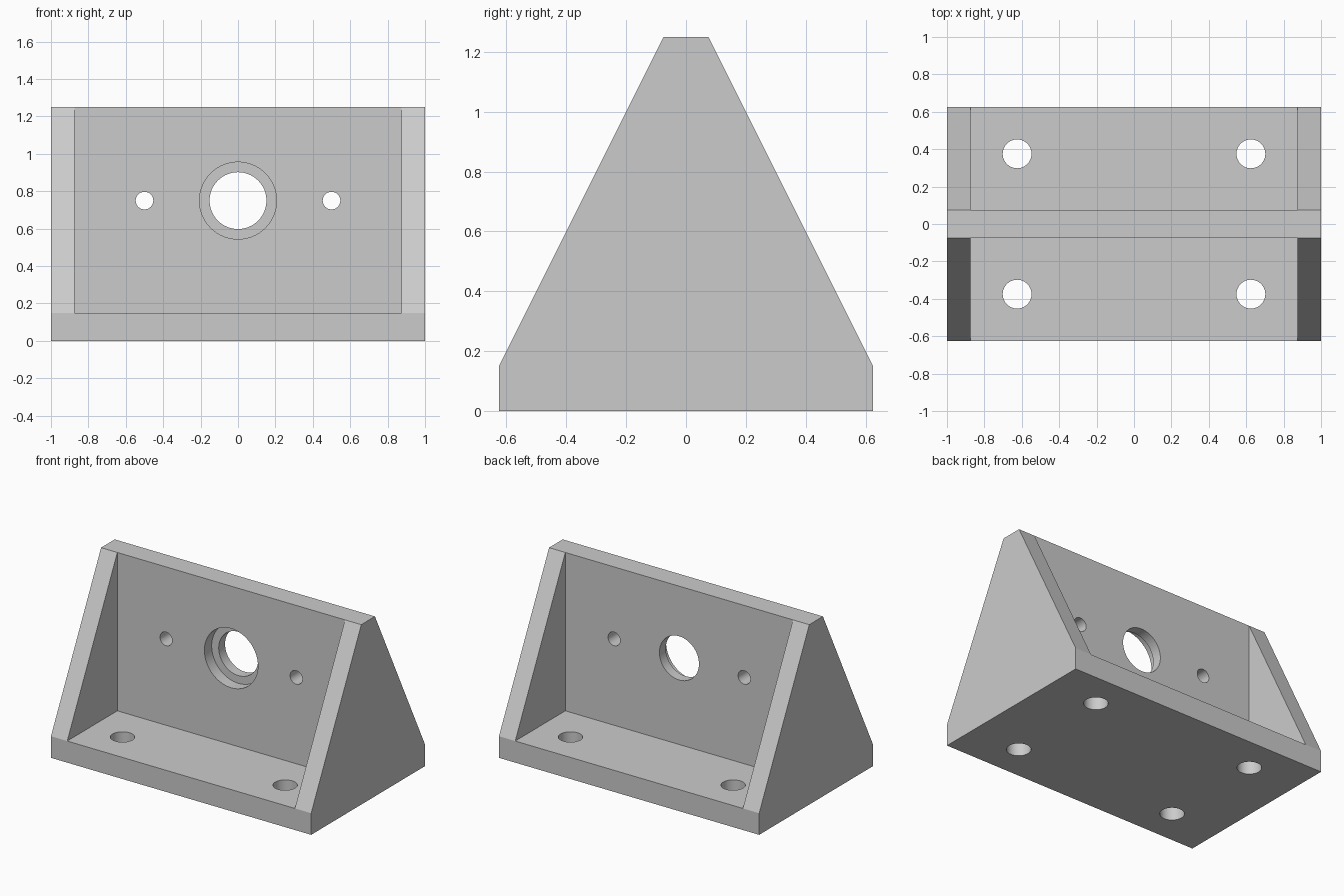
import bpy, math

cube = bpy.data.objects.get("Cube")
if cube:
    bpy.data.objects.remove(cube, do_unlink=True)

# Dimensions
half_len, half_depth, height = 1.0, 0.625, 1.25
plate, half_wall = 0.15, 0.075
inner = 0.875
bore_depth = 0.08

grey = bpy.data.materials.new("plain grey")
grey.use_nodes = True
colour = (0.6, 0.6, 0.6, 1)
grey.diffuse_color = colour
grey.node_tree.nodes["Principled BSDF"].inputs["Base Color"].default_value = colour


def prism(name, profile, half_x):
    """Extrude a counter-clockwise (y, z) profile along x."""
    n = len(profile)
    verts = [(x, y, z) for x in (-half_x, half_x) for y, z in profile]
    faces = [list(range(n))[::-1], list(range(n, 2 * n))]
    faces += [(i, (i + 1) % n, n + (i + 1) % n, n + i) for i in range(n)]
    mesh = bpy.data.meshes.new(name)
    mesh.from_pydata(verts, [], faces)
    mesh.materials.append(grey)
    obj = bpy.data.objects.new(name, mesh)
    bpy.context.collection.objects.link(obj)
    return obj


def drill(name, radius, depth, location, along_y=False):
    rotation = (math.pi / 2, 0, 0) if along_y else (0, 0, 0)
    bpy.ops.mesh.primitive_cylinder_add(vertices=64, radius=radius, depth=depth,
                                        location=location, rotation=rotation)
    obj = bpy.context.object
    obj.name = name
    obj.data.materials.append(grey)
    return obj


def cut(target, cutter):
    cutter.hide_render = True
    mod = target.modifiers.new("cut", "BOOLEAN")
    mod.operation, mod.solver, mod.object = "DIFFERENCE", "EXACT", cutter
    bpy.ops.object.select_all(action="DESELECT")
    bpy.context.view_layer.objects.active = target
    target.select_set(True)
    bpy.ops.object.modifier_apply(modifier=mod.name)
    bpy.data.objects.remove(cutter, do_unlink=True)


# Solid body with the sloping end profile
bracket = prism("mounting_bracket", [
    (-half_depth, 0), (half_depth, 0), (half_depth, plate),
    (half_wall, height), (-half_wall, height), (-half_depth, plate)], half_len)

# Front and back pockets leave the base, upright wall and end gussets
for near, far in ((-0.8, -half_wall), (half_wall, 0.8)):
    cut(bracket, prism("pocket", [(near, plate), (far, plate), (far, 1.4), (near, 1.4)], inner))

# Central bore with a wider recess on the front
cut(bracket, drill("bore", 0.152, 0.5, (0, 0, 0.75), True))
cut(bracket, drill("recess", 0.206, 0.2, (0, -half_wall + bore_depth - 0.1, 0.75), True))

# Small wall holes and base bolt holes
for x in (-1, 1):
    cut(bracket, drill("wall_hole", 0.047, 0.5, (x * 0.5, 0, 0.75), True))
    for y in (-1, 1):
        cut(bracket, drill("bolt_hole", 0.077, 0.5, (x * 0.625, y * 0.375, 0.1)))

bracket.select_set(True)
bpy.context.view_layer.objects.active = bracket
bpy.ops.object.shade_smooth_by_angle(angle=math.radians(25))
